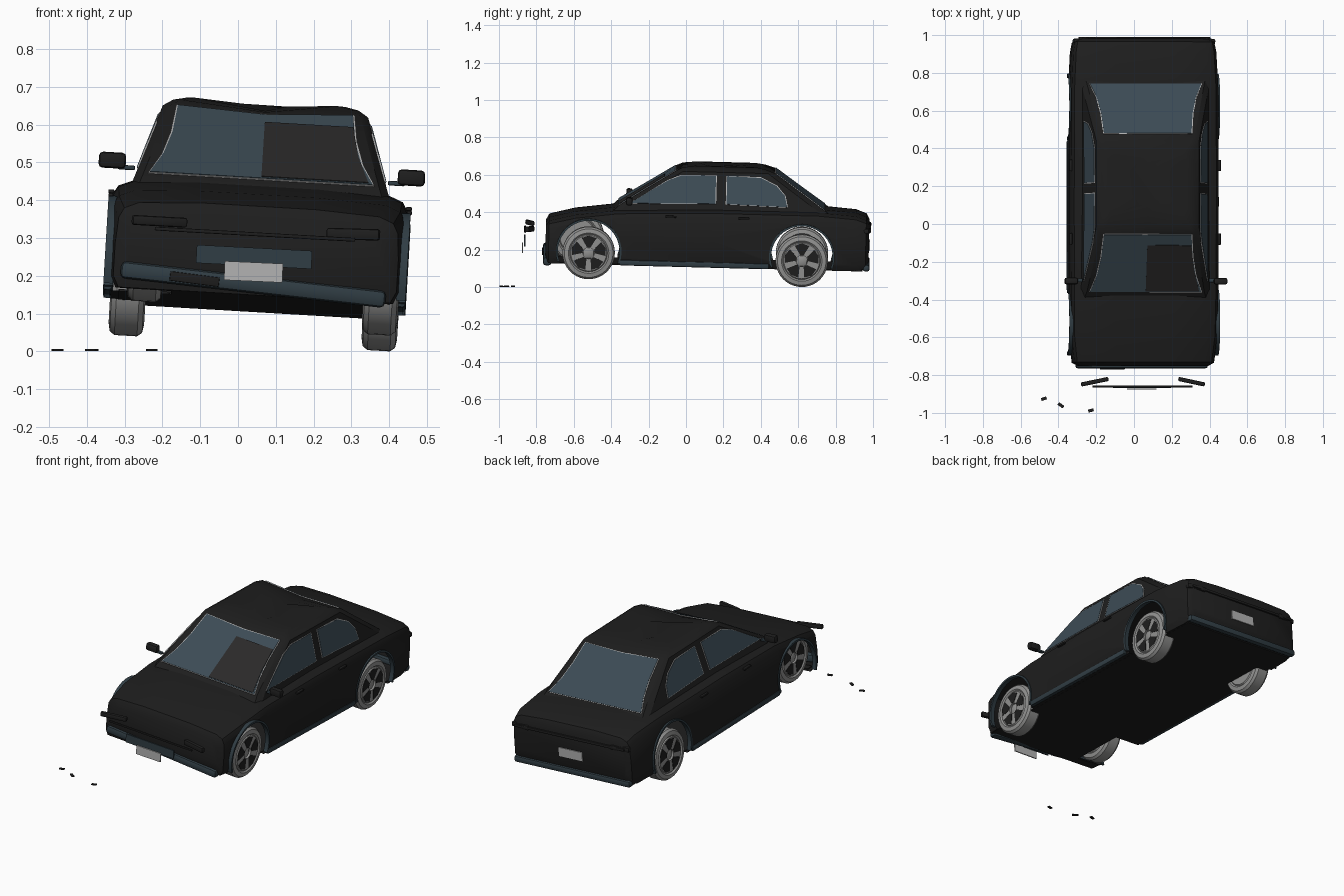
import bpy, bmesh, math
from mathutils import Matrix, Vector

cube = bpy.data.objects.get("Cube")
if cube:
    bpy.data.objects.remove(cube, do_unlink=True)


def material(name, r, g, b):
    m = bpy.data.materials.new(name)
    m.use_nodes = True
    m.diffuse_color = (r, g, b, 1)
    m.node_tree.nodes["Principled BSDF"].inputs["Base Color"].default_value = (r, g, b, 1)
    return m


PAINT = material("black_paint", .013, .013, .013)
GLASS = material("blue_grey_glass", .045, .07, .09)
TRIM = material("slate_trim", .03, .047, .058)
VOID = material("dark_opening", .023, .022, .022)
TYRE = material("grey_wheel", .29, .29, .285)
PALE = material("pale_grey", .45, .45, .45)

# The whole car leans to one side and sits lower at the back
CAR = (Matrix.Translation((.035, 0, 0)) @ Matrix.Rotation(math.radians(-1.5), 4, 'X')
       @ Matrix.Rotation(math.radians(3.4), 4, 'Y'))
WORLD = Matrix.Identity(4)
SIDES = (("left", 1), ("right", -1))


def smooth(ob, angle=35):
    bpy.ops.object.select_all(action='DESELECT')
    ob.select_set(True)
    bpy.context.view_layer.objects.active = ob
    bpy.ops.object.shade_smooth_by_angle(angle=math.radians(angle))


def add_mesh(name, verts, faces, mat, frame=CAR):
    me = bpy.data.meshes.new(name)
    me.from_pydata([tuple(v) for v in verts], [], faces)
    bm = bmesh.new()
    bm.from_mesh(me)
    bmesh.ops.recalc_face_normals(bm, faces=bm.faces)
    bm.to_mesh(me)
    bm.free()
    me.materials.append(mat)
    ob = bpy.data.objects.new(name, me)
    bpy.context.collection.objects.link(ob)
    ob.matrix_world = frame
    return ob


def loft(name, rings, mat, frame=CAR, closed=False):
    """Skin equal rings, with end caps or joined last to first."""
    n, count = len(rings[0]), len(rings)
    faces = []
    for i in range(count if closed else count - 1):
        a, b = i * n, (i + 1) % count * n
        faces += [(a + k, a + (k + 1) % n, b + (k + 1) % n, b + k) for k in range(n)]
    if not closed:
        faces += [tuple(range(n)), tuple(range((count - 1) * n, count * n))]
    return add_mesh(name, [v for r in rings for v in r], faces, mat, frame)


def beam(name, a, b, depth, height, mat, frame=CAR, round_by=.3):
    """Rounded bar from point a to point b."""
    a, b = Vector(a), Vector(b)
    d = b - a
    bm = bmesh.new()
    bmesh.ops.create_cube(bm, size=1)
    bmesh.ops.scale(bm, vec=(d.length, depth, height), verts=bm.verts)
    if round_by:
        bmesh.ops.bevel(bm, geom=bm.edges[:], offset=min(depth, height) * round_by,
                        segments=2, affect='EDGES', profile=.5)
    me = bpy.data.meshes.new(name)
    bm.to_mesh(me)
    bm.free()
    me.materials.append(mat)
    ob = bpy.data.objects.new(name, me)
    bpy.context.collection.objects.link(ob)
    turn = Matrix.Rotation(math.atan2(d.y, d.x), 4, 'Z') @ Matrix.Rotation(
        -math.atan2(d.z, math.hypot(d.x, d.y)), 4, 'Y')
    ob.matrix_world = frame @ Matrix.Translation((a + b) / 2) @ turn
    smooth(ob)


def plate(name, pts, out, mat, lift, grow=0):
    """Thin plate lying just above a surface, optionally grown at its rim."""
    pts, out = [Vector(p) for p in pts], Vector(out).normalized()
    mid = sum(pts, Vector()) / len(pts)
    pts = [p + (p - mid).normalized() * grow for p in pts]
    loft(name, [[p - out * .003 for p in pts], [p + out * lift for p in pts]], mat)


def window(name, pts, out):
    plate(name + "_seal", pts, out, PALE, .002, .005)
    plate(name, pts, out, GLASS, .004)


# Lower body: length position, half width, underside, top
STATIONS = ((-.757, .345, .17, .33), (-.74, .375, .13, .36), (-.6, .392, .13, .395),
            (-.37, .395, .13, .425), (.1, .397, .13, .44), (.7, .395, .13, .44),
            (.9, .385, .13, .425), (.955, .375, .14, .405), (.972, .35, .18, .375))


def body_ring(y, w, low, top):
    half = ((w * .96, low), (w, low + .03), (w, (low + top) / 2), (w * .985, top - .045),
            (w * .95, top - .02), (w * .85, top - .004), (w * .4, top + .005))
    return [(x, y, z) for x, z in half] + [(-x, y, z) for x, z in reversed(half)]


body = loft("lower_body", [body_ring(*s) for s in STATIONS], PAINT)

# Wheel openings cut through both sides of the hollow shell
AXLES = (("front", -.525, .19), ("rear", .615, .178))
ARCH, ARCH_Z = .167, .2
for end, y, hub in AXLES:
    circle = [(y + ARCH * math.cos(t * math.tau / 40), ARCH_Z + ARCH * math.sin(t * math.tau / 40))
              for t in range(40)]
    cutter = loft("arch_cutter", [[(x, a, b) for a, b in circle] for x in (-.6, .6)], PAINT)
    cutter.hide_render = True
    mod = body.modifiers.new("arch", 'BOOLEAN')
    mod.operation, mod.solver, mod.object = 'DIFFERENCE', 'EXACT', cutter
    bpy.context.view_layer.objects.active = body
    bpy.ops.object.modifier_apply(modifier=mod.name)
    bpy.data.objects.remove(cutter, do_unlink=True)
    bm = bmesh.new()
    bm.from_mesh(body.data)
    tunnel = [f for f in bm.faces if all(
        abs(math.hypot(v.co.y - y, v.co.z - ARCH_Z) - ARCH) < .004 for v in f.verts)]
    bmesh.ops.delete(bm, geom=tunnel, context='FACES')
    bm.to_mesh(body.data)
    bm.free()
smooth(body)

# Floor pan, open beside the damaged front wheel
pan = ((.36, -.73), (.36, .94), (-.36, .94), (-.36, -.36), (-.22, -.36), (-.22, -.69),
       (-.34, -.69), (-.34, -.73))
loft("floor_pan", [[(x, y, z) for x, y in pan] for z in (.129, .135)], PAINT)

# Cabin: height, front, back, half width, sag of the dented roof
LEVELS = ((.39, -.43, .81, .35, 0), (.45, -.365, .725, .33, 0), (.635, -.072, .463, .272, .012),
          (.653, -.035, .41, .245, .02), (.662, .03, .36, .21, .024), (.655, .08, .3, .08, .02))


def cabin_ring(z, y0, y1, w, sag, c=.02):
    half = ((w - c, y0), (w, y0 + c * 2), (w, y1 - c * 2), (w - c, y1))
    return ([(0, y0, z - sag)] + [(x, y, z) for x, y in half] + [(0, y1, z - sag)]
            + [(-x, y, z) for x, y in reversed(half)])


smooth(loft("cabin", [cabin_ring(*v) for v in LEVELS], PAINT), 30)
SILL, HEAD = LEVELS[1], LEVELS[2]


def on_cabin(z, column):
    t = (z - SILL[0]) / (HEAD[0] - SILL[0])
    return SILL[column] + t * (HEAD[column] - SILL[column])


# Front and rear glass with inward-curving sides and a sagging top edge
for name, column, sign in (("windscreen", 1, -1), ("rear_window", 2, 1)):
    side = ((.295, .447), (.262, .5), (.242, .56), (.232, .635))
    outline = [(x, on_cabin(z, column), z) for x, z in side]
    outline += [(0, HEAD[column], HEAD[0] - HEAD[4])]
    outline += [(-x, on_cabin(z, column), z) for x, z in reversed(side)]
    window(name, outline, (0, sign * .17, .26))
hole = ((0, .45), (.283, .45), (.252, .52), (.234, .6), (0, .6))
plate("missing_glass", [(x, on_cabin(z, 1), z) for x, z in hole], (0, -.17, .26), VOID, .006)

# Side glass
FRONT_GLASS = ((-.31, .46), (-.2, .53), (-.11, .585), (-.04, .612), (.145, .615), (.145, .468))
REAR_GLASS = ((.205, .468), (.205, .615), (.385, .61), (.47, .57), (.515, .52), (.53, .46))
for side, s in SIDES:
    for end, shape in (("front", FRONT_GLASS), ("rear", REAR_GLASS)):
        window(f"{side}_{end}_window", [(s * on_cabin(z, 3), y, z) for y, z in shape],
               (s, 0, .32))
    # Sills, door handles and mirrors
    beam(f"{side}_sill", (s * .388, -.36, .145), (s * .388, .44, .145), .025, .03, TRIM)
    for y in (-.09, .3):
        beam(f"{side}_door_handle", (s * .394, y - .03, .398), (s * .394, y + .03, .398),
             .016, .01, PAINT)
    beam(f"{side}_mirror", (s * .36, -.315, .475), (s * .432, -.315, .475), .035, .042, PAINT)
    beam(f"{side}_mirror_arm", (s * .335, -.31, .458), (s * .38, -.31, .458), .02, .012, TRIM)
    # Wheel arch trims
    for end, y, hub in AXLES:
        arc = []
        for k in range(25):
            t = math.radians(-20 + 220 * k / 24)
            arc.append([(s * x, y + r * math.cos(t), ARCH_Z + r * math.sin(t)) for x, r in
                        ((.375, ARCH - .002), (.4, ARCH - .002), (.4, ARCH + .009),
                         (.375, ARCH + .009))])
        smooth(loft(f"{side}_{end}_arch_trim", arc, TRIM))

# Wheels: turned tyre and rim, with five dark openings
PROFILE = ((.045, .03), (.045, .095), (.04, .1), (.047, .108), (.043, .13), (.03, .14))


def wheel(name, x, y, z, s):
    frame = CAR @ Matrix.Translation((x, y, z))
    section = list(PROFILE) + [(-a, r) for a, r in reversed(PROFILE)]
    rings = [[(a, r * math.cos(t), r * math.sin(t)) for a, r in section]
             for t in (math.tau * k / 40 for k in range(40))]
    smooth(loft(name, rings, TYRE, frame, closed=True))
    beam(name + "_hub", (-.04, 0, 0), (.04, 0, 0), .065, .065, TYRE, frame)
    for k in range(5):
        mid = math.tau * k / 5 + math.pi / 2
        shape = [(r * math.cos(mid + a), r * math.sin(mid + a)) for r, a in
                 ((.034, -.3), (.09, -.45), (.094, 0), (.09, .45), (.034, .3))]
        loft(name + "_opening", [[(s * h, a, b) for a, b in shape] for h in (.042, .047)],
             PAINT, frame)


for side, s in SIDES:
    for end, y, hub in AXLES:
        if (side, end) == ("right", "front"):
            wheel("right_front_wheel", -.29, y - .06, hub + .05, s)  # knocked inwards
        else:
            wheel(f"{side}_{end}_wheel", s * .335, y, hub, s)

# Rear bumper, light bar and plate
beam("rear_bumper", (-.37, .96, .148), (.37, .96, .148), .035, .036, TRIM)
beam("rear_light_bar", (-.35, .973, .345), (.35, .973, .345), .016, .016, PAINT)
for side, s in SIDES:
    beam(f"{side}_tail_light", (s * .26, .968, .345), (s * .375, .955, .345), .03, .028, PAINT)
beam("rear_number_plate", (-.075, .973, .25), (.075, .973, .25), .008, .05, PALE, round_by=0)

# Front parts knocked loose
beam("front_bumper", (-.31, -.742, .217), (.39, -.742, .137), .045, .045, TRIM, WORLD)
beam("bumper_insert", (-.18, -.765, .2), (-.05, -.765, .183), .008, .025, PAINT, WORLD)
beam("right_headlight", (-.28, -.85, .348), (-.135, -.82, .34), .022, .026, PAINT, WORLD)
beam("left_headlight", (.235, -.82, .312), (.375, -.85, .308), .022, .03, PAINT, WORLD)
beam("front_light_bar", (-.22, -.86, .325), (.31, -.86, .295), .01, .01, PAINT, WORLD)
beam("grille", (-.11, -.863, .258), (.195, -.863, .242), .008, .048, TRIM, WORLD, 0)
beam("front_number_plate", (-.036, -.874, .214), (.118, -.874, .207), .006, .05, PALE, WORLD, 0)

# Fragments on the ground
for x, y, turn in ((-.477, -.925, .005), (-.387, -.96, -.01), (-.228, -.987, .004)):
    beam("fragment", (x - .014, y - turn, .004), (x + .014, y + turn, .004), .016, .006,
         PAINT, WORLD)
